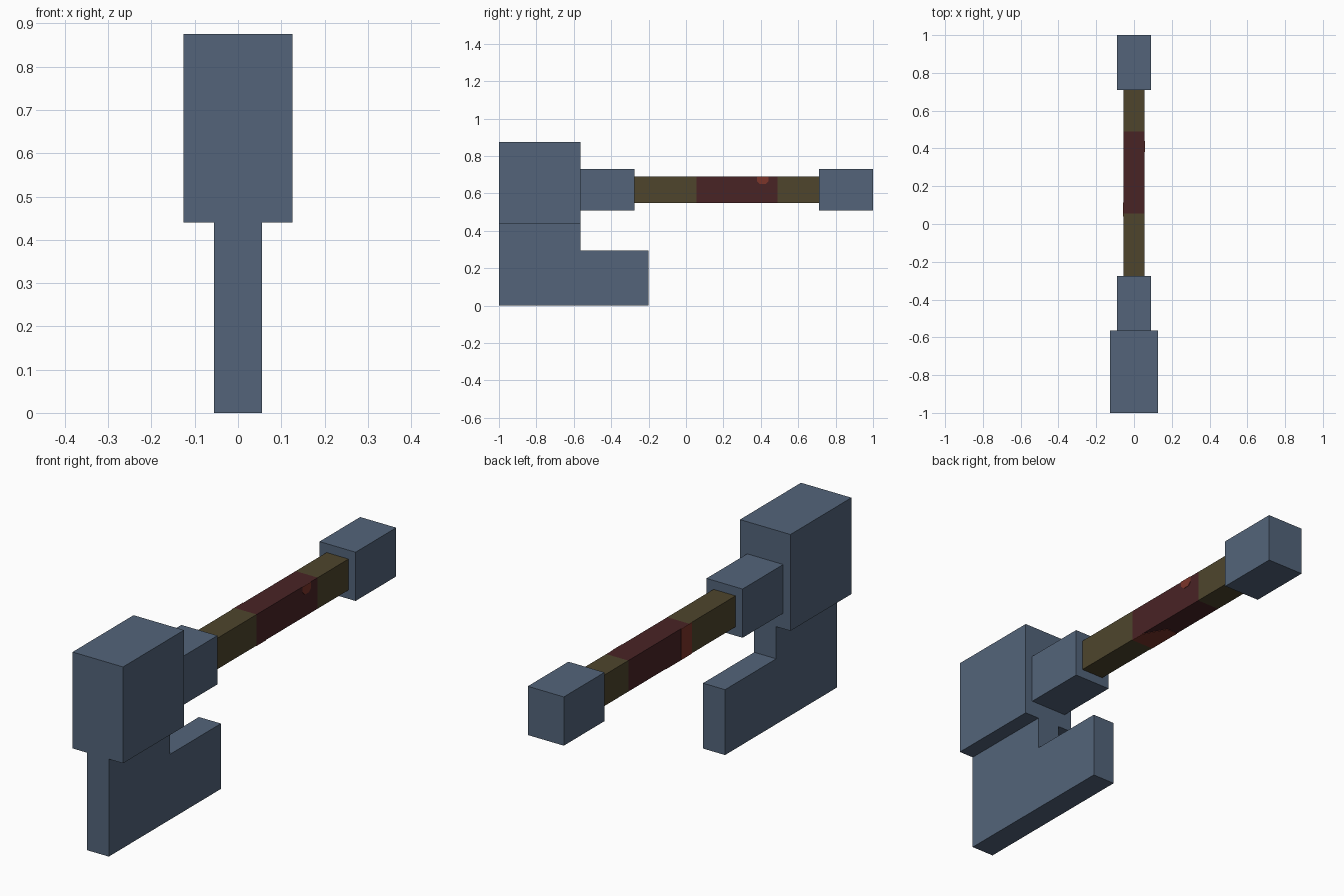
import bpy
import bmesh
from mathutils import Vector

cube = bpy.data.objects.get("Cube")
if cube:
    bpy.data.objects.remove(cube, do_unlink=True)


def material(name, rgb):
    """Flat material from 0-255 display values, stored as linear."""
    colour = [((c / 255 + 0.055) / 1.055) ** 2.4 for c in rgb] + [1]
    mat = bpy.data.materials.new(name)
    mat.use_nodes = True
    mat.diffuse_color = colour
    mat.node_tree.nodes["Principled BSDF"].inputs["Base Color"].default_value = colour
    return mat


STEEL = material("blue_grey_steel", (83, 100, 122))
WOOD = material("olive_brown_wood", (78, 69, 44))
WRAP = material("dark_red_wrap", (73, 35, 37))
EMBER = material("rust_red", (124, 53, 42))


def prism(name, outline, depth, mat):
    """Extrude a flat outline of 3D points along the depth vector."""
    bm = bmesh.new()
    face = bm.faces.new([bm.verts.new(p) for p in outline])
    new = bmesh.ops.extrude_face_region(bm, geom=[face])["geom"]
    moved = [v for v in new if isinstance(v, bmesh.types.BMVert)]
    bmesh.ops.translate(bm, verts=moved, vec=Vector(depth))
    bmesh.ops.recalc_face_normals(bm, faces=bm.faces)
    mesh = bpy.data.meshes.new(name)
    bm.to_mesh(mesh)
    bm.free()
    mesh.materials.append(mat)
    obj = bpy.data.objects.new(name, mesh)
    bpy.context.collection.objects.link(obj)
    return obj


def side_profile(name, half_width, points, mat):
    """Part symmetric in x, drawn as a (y, z) side outline."""
    return prism(name, [(-half_width, y, z) for y, z in points],
                 (2 * half_width, 0, 0), mat)


def block(name, half_width, y0, y1, z0, z1, mat):
    return side_profile(name, half_width,
                        [(y0, z0), (y1, z0), (y1, z1), (y0, z1)], mat)


# Head and blade
block("head_block", 0.126, -1, -0.565, 0.44, 0.875, STEEL)
side_profile("blade", 0.055, [(-1, 0), (-0.2, 0), (-0.2, 0.295),
                              (-0.565, 0.295), (-0.565, 0.44), (-1, 0.44)], STEEL)

# Collar and end cap
for name, y0, y1 in (("collar", -0.565, -0.275), ("end_cap", 0.71, 1)):
    block(name, 0.09, y0, y1, 0.51, 0.73, STEEL)

# Handle in three coloured lengths
for name, y0, y1, mat in (("front_handle", -0.275, 0.055, WOOD),
                          ("grip_wrap", 0.055, 0.49, WRAP),
                          ("rear_handle", 0.49, 0.71, WOOD)):
    block(name, 0.055, y0, y1, 0.55, 0.69, mat)

# Thin rust patches on the wrap: left side, right side, underside
LIFT = 0.002
prism("left_patch", [(0.055, y, z) for y, z in
                     ((0.38, 0.69), (0.38, 0.665), (0.395, 0.65),
                      (0.425, 0.65), (0.44, 0.665), (0.44, 0.69))],
      (LIFT, 0, 0), EMBER)
prism("right_patch", [(-0.055, y, z) for y, z in
                      ((0.04, 0.55), (0.115, 0.55), (0.115, 0.69), (0.04, 0.69))],
      (-LIFT, 0, 0), EMBER)
prism("under_patch", [(x, y, 0.55) for x, y in
                      ((0.055, 0.055), (0.055, 0.12), (0, 0.22),
                       (-0.055, 0.22), (-0.055, 0.055))],
      (0, 0, -LIFT), EMBER)
